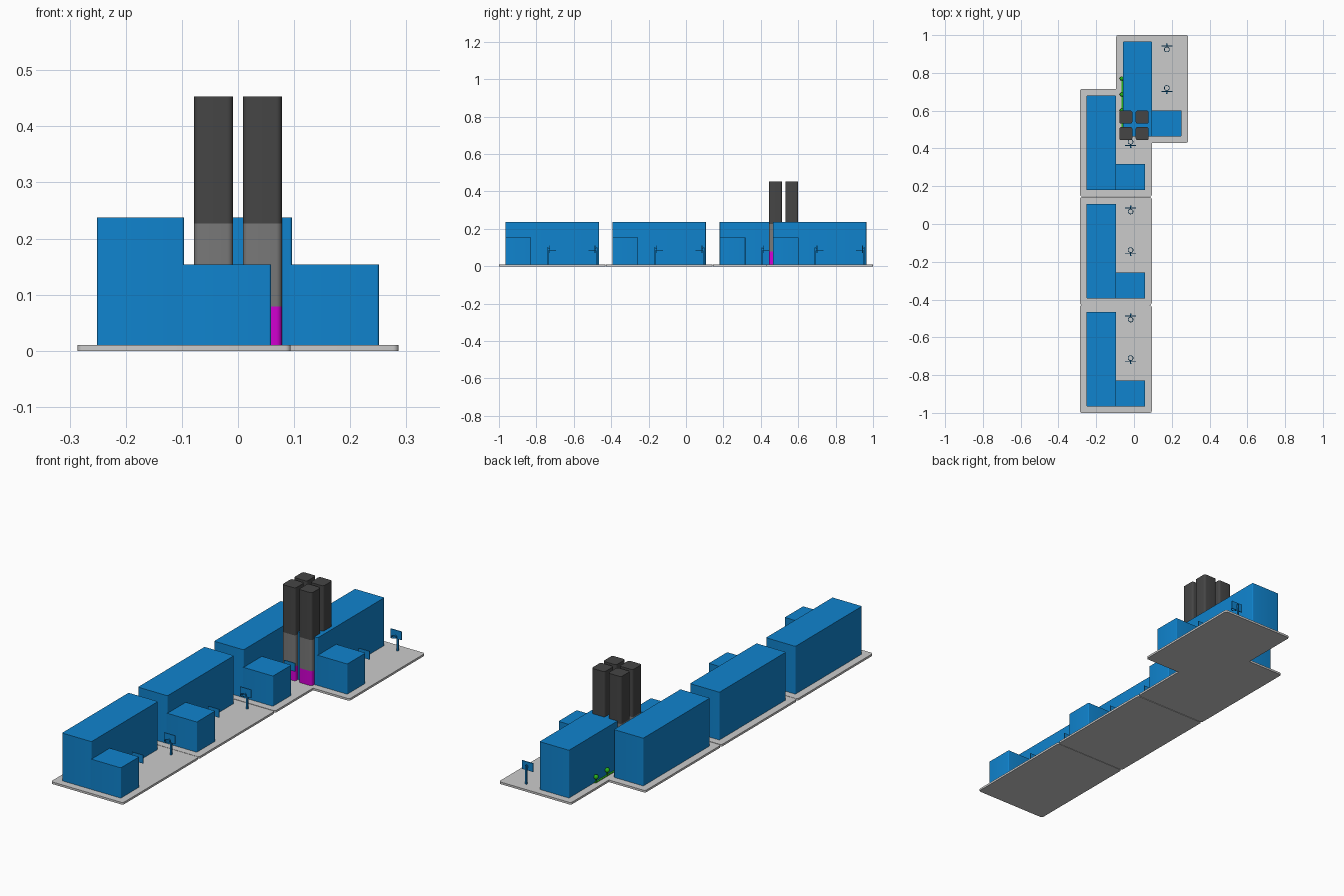
import bpy, bmesh, math

if "Cube" in bpy.data.objects:
    bpy.data.objects.remove(bpy.data.objects["Cube"])


def material(name, rgb):
    m = bpy.data.materials.new(name)
    m.diffuse_color = (*rgb, 1)
    m.use_nodes = True
    m.node_tree.nodes["Principled BSDF"].inputs["Base Color"].default_value = m.diffuse_color
    return m


BLUE = material("blue", (0.005, 0.23, 0.62))
DARK = material("dark", (0.06, 0.06, 0.06))
MID = material("mid_grey", (0.19, 0.19, 0.19))
PINK = material("magenta", (0.65, 0.0, 0.65))
GREEN = material("green", (0.02, 0.45, 0.01))


def finish(bm, name, mat=None):
    bmesh.ops.recalc_face_normals(bm, faces=bm.faces)
    me = bpy.data.meshes.new(name)
    bm.to_mesh(me)
    bm.free()
    ob = bpy.data.objects.new(name, me)
    bpy.context.collection.objects.link(ob)
    if mat:
        me.materials.append(mat)
    bpy.ops.object.select_all(action='DESELECT')
    bpy.context.view_layer.objects.active = ob
    ob.select_set(True)
    bpy.ops.object.shade_smooth_by_angle(angle=math.radians(35))
    return ob


def block(name, x0, x1, y0, y1, z0, z1, r=0.0, mat=None, steps=5):
    """Upright box whose vertical corners are rounded by r."""
    bm = bmesh.new()
    pts = []
    corners = [(x1 - r, y1 - r), (x0 + r, y1 - r), (x0 + r, y0 + r), (x1 - r, y0 + r)]
    for i, (cx, cy) in enumerate(corners):
        for k in range(steps + 1 if r else 1):
            a = math.pi / 2 * (i + k / steps)
            pts.append((cx + r * math.cos(a), cy + r * math.sin(a), z0))
    face = bm.faces.new([bm.verts.new(p) for p in pts])
    top = bmesh.ops.extrude_face_region(bm, geom=[face])
    verts = [v for v in top["geom"] if isinstance(v, bmesh.types.BMVert)]
    bmesh.ops.translate(bm, verts=verts, vec=(0, 0, z1 - z0))
    return finish(bm, name, mat)


def ring(name, centre, radius, tube, mat, n=20, m=6):
    bm = bmesh.new()
    rows = []
    for i in range(n):
        a = 2 * math.pi * i / n
        row = []
        for j in range(m):
            b = 2 * math.pi * j / m
            d = radius + tube * math.cos(b)
            row.append(bm.verts.new((centre[0] + d * math.cos(a),
                                     centre[1] + d * math.sin(a),
                                     centre[2] + tube * math.sin(b))))
        rows.append(row)
    for i in range(n):
        for j in range(m):
            r0, r1, k = rows[i], rows[(i + 1) % n], (j + 1) % m
            bm.faces.new((r0[j], r1[j], r1[k], r0[k]))
    return finish(bm, name, mat)


def hoop(x, y, s):
    """Basketball hoop; s is the y direction the ring faces."""
    def part(name, w, ya, yb, z0, z1):
        a, b = sorted((y + s * ya, y + s * yb))
        block(name, x - w / 2, x + w / 2, a, b, z0, z1, 0, BLUE)
    part("hoop_post", 0.008, -0.011, -0.004, 0.01, 0.1)
    part("hoop_arm", 0.006, -0.006, 0.001, 0.085, 0.095)
    part("hoop_backboard", 0.058, 0, 0.004, 0.072, 0.112)
    part("hoop_bracket", 0.006, 0.003, 0.009, 0.084, 0.088)
    ring("hoop_ring", (x, y + s * 0.021, 0.086), 0.013, 0.0018, BLUE)


# Four identical lots: slab, tall block, low wing and a pair of hoops
for ox, oy in ((0, -1), (0, -0.428), (0, 0.145), (0.192, 0.43)):
    block("ground_slab", ox - 0.286, ox + 0.094, oy, oy + 0.57, 0, 0.01, 0.01)
    block("tall_block", ox - 0.251, ox - 0.096, oy + 0.034, oy + 0.535, 0.01, 0.2375, 0.004, BLUE)
    block("low_wing", ox - 0.11, ox + 0.059, oy + 0.034, oy + 0.172, 0.01, 0.154, 0.004, BLUE)
    hoop(ox - 0.018, oy + 0.269, 1)
    hoop(ox - 0.018, oy + 0.515, -1)

# Cluster of four rounded towers in three coloured stages
for sx in (-1, 1):
    for sy in (-1, 1):
        cx, cy, h = sx * 0.0435, 0.522 + sy * 0.0435, 0.0345
        for name, z0, z1, mat in (("tower_base", 0.01, 0.079, PINK),
                                  ("tower_middle", 0.079, 0.227, MID),
                                  ("tower_top", 0.227, 0.453, DARK)):
            block(name, cx - h, cx + h, cy - h, cy + h, z0, z1, 0.01, mat)

# Lawn strip with small round trees along the back block's wall
block("lawn", -0.067, 0.05, 0.5, 0.775, 0.01, 0.013, 0.006, GREEN)
for y in (0.77, 0.685, 0.6):
    bm = bmesh.new()
    bmesh.ops.create_uvsphere(bm, u_segments=16, v_segments=10, radius=0.011)
    bmesh.ops.translate(bm, verts=bm.verts, vec=(-0.065, y, 0.038))
    finish(bm, "tree_crown", GREEN)
    block("tree_trunk", -0.067, -0.063, y - 0.002, y + 0.002, 0.01, 0.032, 0, GREEN)
